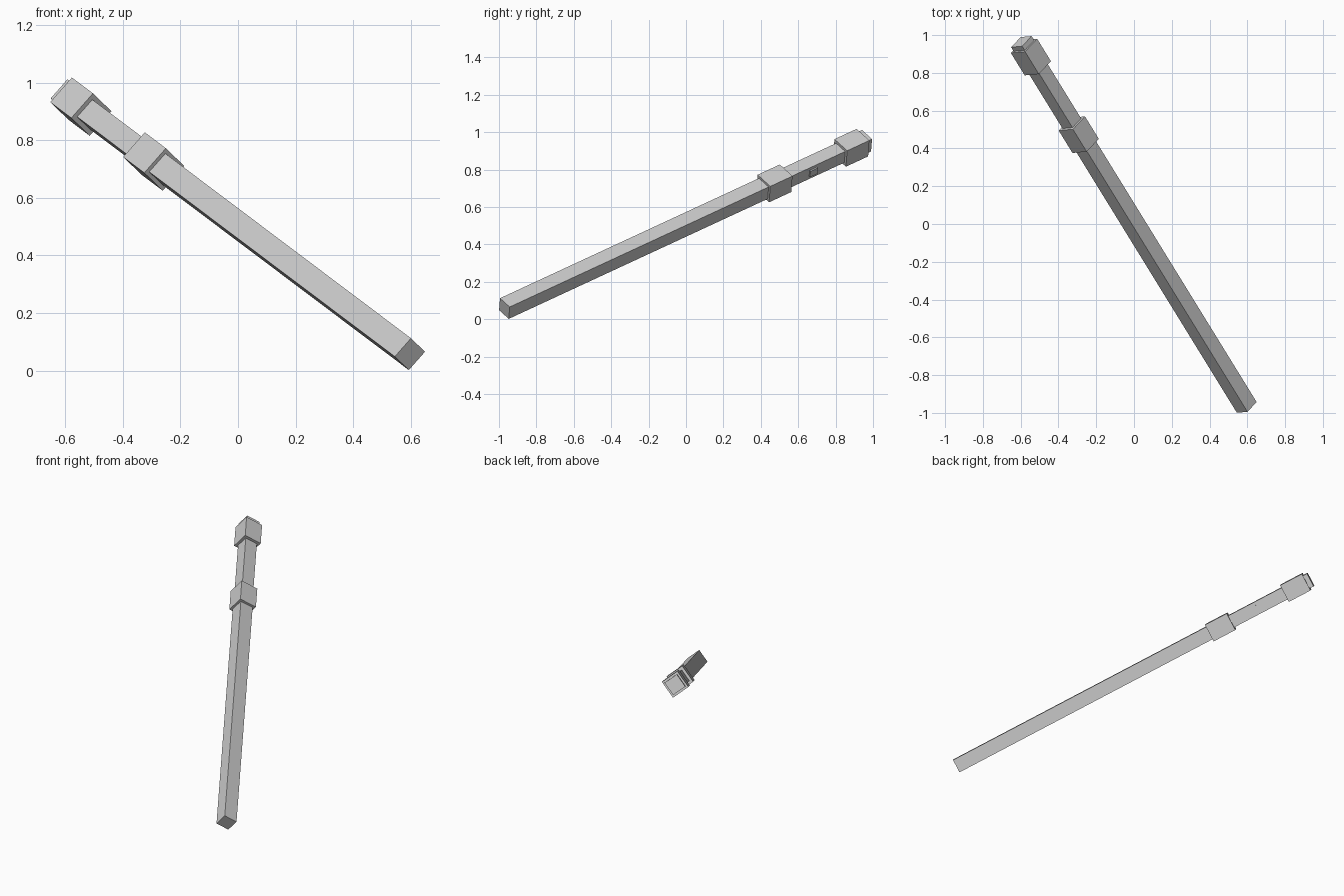
import bpy
from mathutils import Vector, Matrix

default_cube = bpy.data.objects.get("Cube")
if default_cube:
    bpy.data.objects.remove(default_cube, do_unlink=True)

# Single plain colour
grey = bpy.data.materials.new("light_grey")
grey.use_nodes = True
colour = (0.6, 0.6, 0.6, 1)
grey.diffuse_color = colour
grey.node_tree.nodes["Principled BSDF"].inputs["Base Color"].default_value = colour

# Tilted frame: origin at the tip, local x and y across, local z along the length
tip = Vector((0.597, -0.971, 0.057))
along = Vector((-0.488, 0.792, 0.367)).normalized()
across = Vector((0.66, 0.06, 0.75))
across = (across - along * across.dot(along)).normalized()
side = along.cross(across)
frame = Matrix((side, across, along)).transposed().to_4x4()
frame.translation = tip


def bar(name, width, depth, start, end, offset=0):
    """Square-edged bar between two distances along the length."""
    bpy.ops.mesh.primitive_cube_add(size=1)
    part = bpy.context.object
    part.name = name
    part.data.materials.append(grey)
    centre = Matrix.Translation((offset, 0, (start + end) / 2))
    size = Matrix.Diagonal((width, depth, end - start, 1))
    part.data.transform(centre @ size)
    part.matrix_world = frame
    return part


# Long shaft, collar, handle and end block
bar("shaft", 0.085, 0.085, 0, 1.80)
bar("collar", 0.112, 0.114, 1.748, 1.898)
bar("handle", 0.08, 0.08, 1.85, 2.30)
bar("end_block", 0.112, 0.114, 2.267, 2.417)
bar("end_cap", 0.088, 0.088, 2.40, 2.445)

# Small button on the side of the handle
bar("button", 0.02, 0.042, 2.028, 2.078, offset=0.038)
